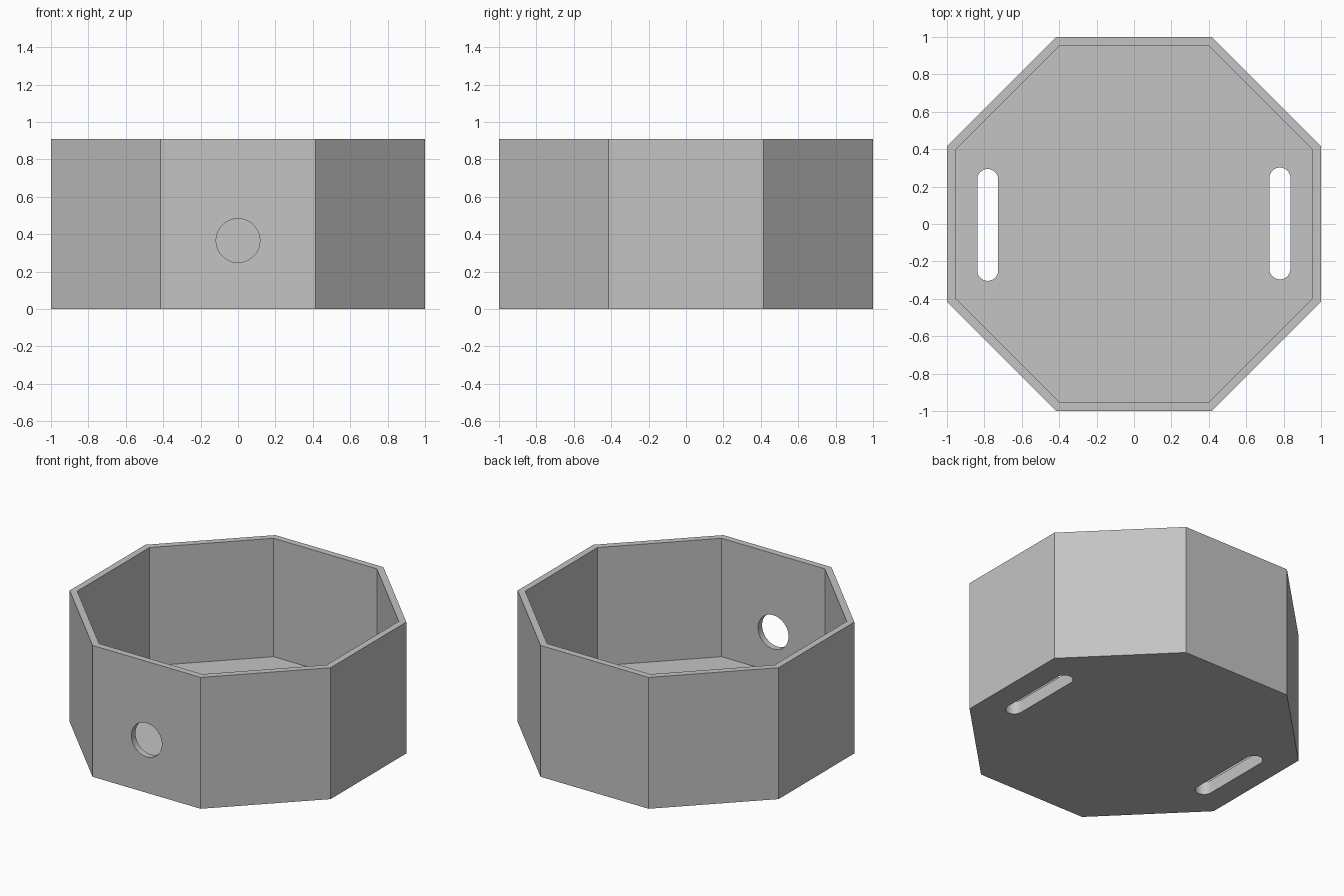
import bpy, bmesh
from math import pi, cos, sin
from mathutils import Matrix

cube = bpy.data.objects.get("Cube")
if cube:
    bpy.data.objects.remove(cube, do_unlink=True)

HEIGHT, WALL, FLOOR = 0.91, 0.045, 0.09

grey = bpy.data.materials.new("plain grey")
grey.use_nodes = True
grey.diffuse_color = (0.55, 0.55, 0.55, 1)
grey.node_tree.nodes["Principled BSDF"].inputs["Base Color"].default_value = grey.diffuse_color


def prism(name, outline, z0, z1, matrix=Matrix()):
    """Extrude a flat outline from z0 to z1, then place it."""
    bm = bmesh.new()
    face = bm.faces.new([bm.verts.new((x, y, z0)) for x, y in outline])
    top = bmesh.ops.extrude_face_region(bm, geom=[face])["geom"]
    verts = [v for v in top if isinstance(v, bmesh.types.BMVert)]
    bmesh.ops.translate(bm, verts=verts, vec=(0, 0, z1 - z0))
    bmesh.ops.recalc_face_normals(bm, faces=bm.faces)
    bm.transform(matrix)
    mesh = bpy.data.meshes.new(name)
    bm.to_mesh(mesh)
    bm.free()
    mesh.materials.append(grey)
    obj = bpy.data.objects.new(name, mesh)
    bpy.context.collection.objects.link(obj)
    return obj


def octagon(apothem):
    r = apothem / cos(pi / 8)
    return [(r * cos(a), r * sin(a)) for a in [pi / 8 + i * pi / 4 for i in range(8)]]


def slot(radius, half_straight, steps=24):
    """Round-ended outline along y; a circle when half_straight is 0."""
    points = []
    for end in (0, 1):
        shift = half_straight * (1 - 2 * end)
        last = steps + 1 if half_straight else steps
        for i in range(last):
            a = pi * (end + i / steps)
            points.append((radius * cos(a), radius * sin(a) + shift))
    return points


# Octagonal box
box = prism("octagonal_box", octagon(1), 0, HEIGHT)

# Cutters: inside, round front opening, two strap slots in the floor
cutters = [
    prism("inside_cutter", octagon(1 - WALL), FLOOR, HEIGHT + 0.2),
    prism("front_hole_cutter", slot(0.117, 0), 0.85, 1.15,
          Matrix.Translation((0, 0, 0.366)) @ Matrix.Rotation(pi / 2, 4, "X")),
]
for name, x, y in (("right_slot_cutter", -0.782, -0.005), ("left_slot_cutter", 0.78, 0.003)):
    cutters.append(prism(name, slot(0.056, 0.243), -0.1, FLOOR + 0.1,
                         Matrix.Translation((x, y, 0))))

for cutter in cutters:
    cutter.hide_render = True
    mod = box.modifiers.new(cutter.name, "BOOLEAN")
    mod.operation, mod.solver, mod.object = "DIFFERENCE", "EXACT", cutter

# Bake the cuts and remove the helpers
bpy.context.view_layer.update()
result = bpy.data.meshes.new_from_object(box.evaluated_get(bpy.context.evaluated_depsgraph_get()))
box.modifiers.clear()
box.data = result
result.name = "octagonal_box"
for cutter in cutters:
    bpy.data.objects.remove(cutter, do_unlink=True)

# Smooth the round openings, keep the corners sharp
bpy.ops.object.select_all(action="DESELECT")
box.select_set(True)
bpy.context.view_layer.objects.active = box
bpy.ops.object.shade_smooth_by_angle(angle=pi / 6)
